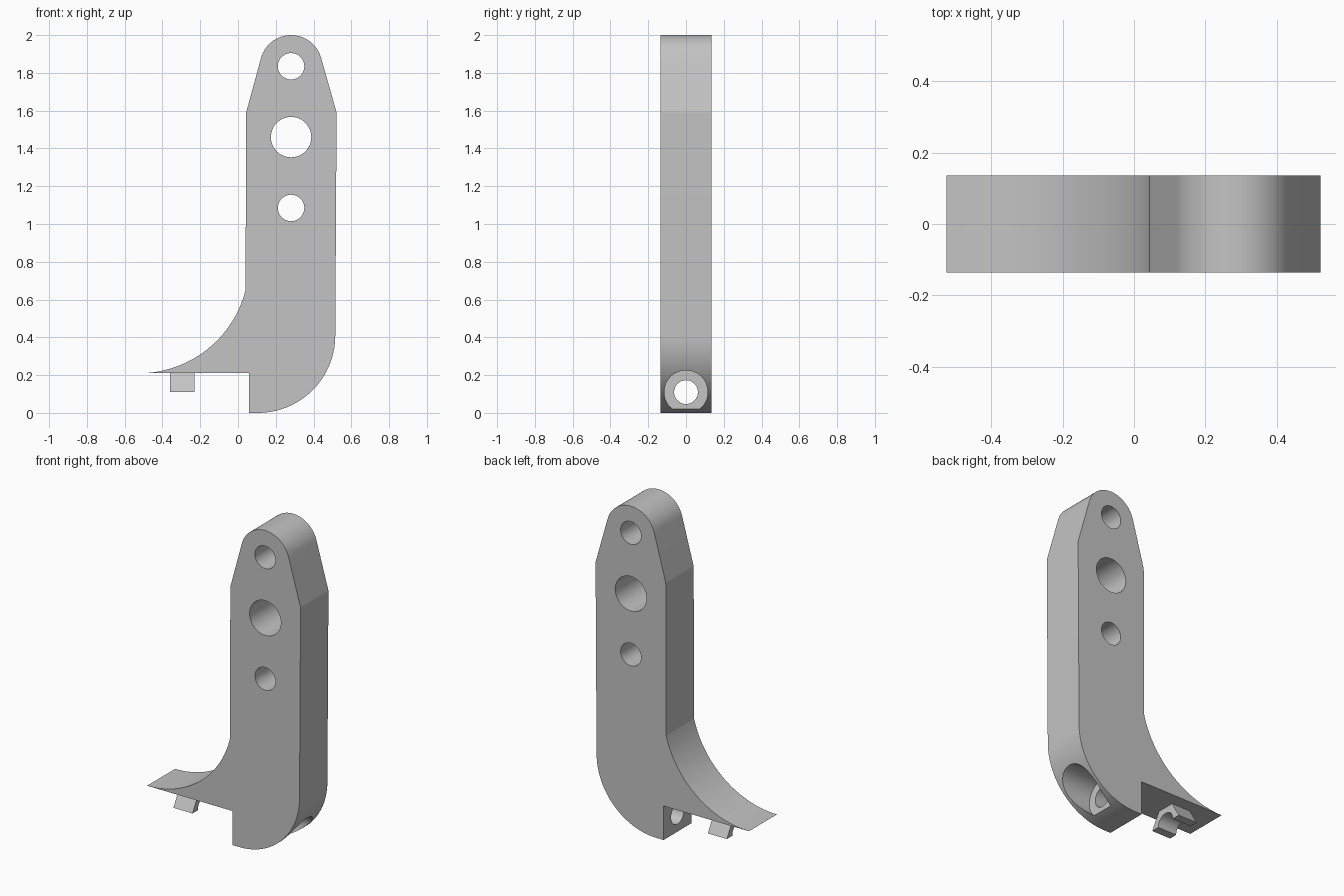
import bpy
import bmesh
from math import sin, cos, pi, radians, atan2
from mathutils import Matrix, Vector

cube = bpy.data.objects.get("Cube")
if cube:
    bpy.data.objects.remove(cube, do_unlink=True)

grey = bpy.data.materials.new("light grey")
grey.use_nodes = True
colour = (0.55, 0.55, 0.55, 1)
grey.diffuse_color = colour
grey.node_tree.nodes["Principled BSDF"].inputs["Base Color"].default_value = colour

HALF = 0.136          # half thickness of the bracket
BORE_Z = 0.11         # height of the bolt axis
BOLT_R = 0.063


def arc(cx, cz, r, start, end, n=32):
    """Points on a circular arc, angles in degrees."""
    angles = [radians(start + (end - start) * i / n) for i in range(n + 1)]
    return [(cx + r * cos(a), cz + r * sin(a)) for a in angles]


def extrude(name, profile, place, low, high):
    """Extrude a closed 2D profile; place(u, v, w) gives the 3D point."""
    bm = bmesh.new()
    face = bm.faces.new([bm.verts.new(place(u, v, low)) for u, v in profile])
    new = bmesh.ops.extrude_face_region(bm, geom=[face])["geom"]
    shift = Vector(place(0, 0, high)) - Vector(place(0, 0, low))
    bmesh.ops.translate(bm, vec=shift, verts=[g for g in new if isinstance(g, bmesh.types.BMVert)])
    bmesh.ops.recalc_face_normals(bm, faces=bm.faces)
    mesh = bpy.data.meshes.new(name)
    bm.to_mesh(mesh)
    bm.free()
    mesh.materials.append(grey)
    obj = bpy.data.objects.new(name, mesh)
    bpy.context.collection.objects.link(obj)
    return obj


def along_y(u, v, w):
    return (u, w, v)


def along_x(u, v, w):
    return (w, u, v)


def select(obj):
    bpy.ops.object.select_all(action="DESELECT")
    obj.select_set(True)
    bpy.context.view_layer.objects.active = obj


def cut(target, cutter):
    cutter.hide_render = True
    mod = target.modifiers.new("hole", "BOOLEAN")
    mod.operation = "DIFFERENCE"
    mod.solver = "EXACT"
    mod.object = cutter
    select(target)
    bpy.ops.object.modifier_apply(modifier=mod.name)
    bpy.data.objects.remove(cutter, do_unlink=True)


# Bracket body: rounded heel, tapered round top, swept toe
tip_x, sole = -0.525, 0.21
sweep_r = 0.583
sweep_end = -90 + 75.7
outline = [(0.058, sole), (0.058, 0)]
outline += arc(0.105, 0.41, 0.41, -90, 0)
outline += [(0.522, 1.59)]
outline += arc(0.281, 1.835, 0.165, 15, 165)
outline += [(0.043, 1.59)]
outline += arc(tip_x, sole + sweep_r, sweep_r, sweep_end, -90)
body = extrude("bracket_body", outline, along_y, -HALF, HALF)

# Cross holes through the upright
for z, r in ((1.835, 0.07), (1.46, 0.107), (1.085, 0.07)):
    ring = arc(0.281, z, r, 0, 360, 48)[:-1]
    cut(body, extrude("cross_hole_cutter", ring, along_y, -1, 1))

# Bolt hole and counterbore through the heel
for r, low in ((BOLT_R, 0), (0.115, 0.23)):
    ring = arc(0, BORE_Z, r, 0, 360, 48)[:-1]
    cut(body, extrude("bolt_cutter", ring, along_x, low, 1))

# Half hexagonal lug with a bolt groove under the toe
lug_outline = arc(0, BORE_Z, 0.1155, 0, 180, 3) + arc(0, BORE_Z, BOLT_R, 180, 0, 24)
lug = extrude("hex_lug", lug_outline, along_x, -0.36, -0.23)

for part in (body, lug):
    select(part)
    bpy.ops.object.shade_smooth_by_angle(angle=radians(12))
